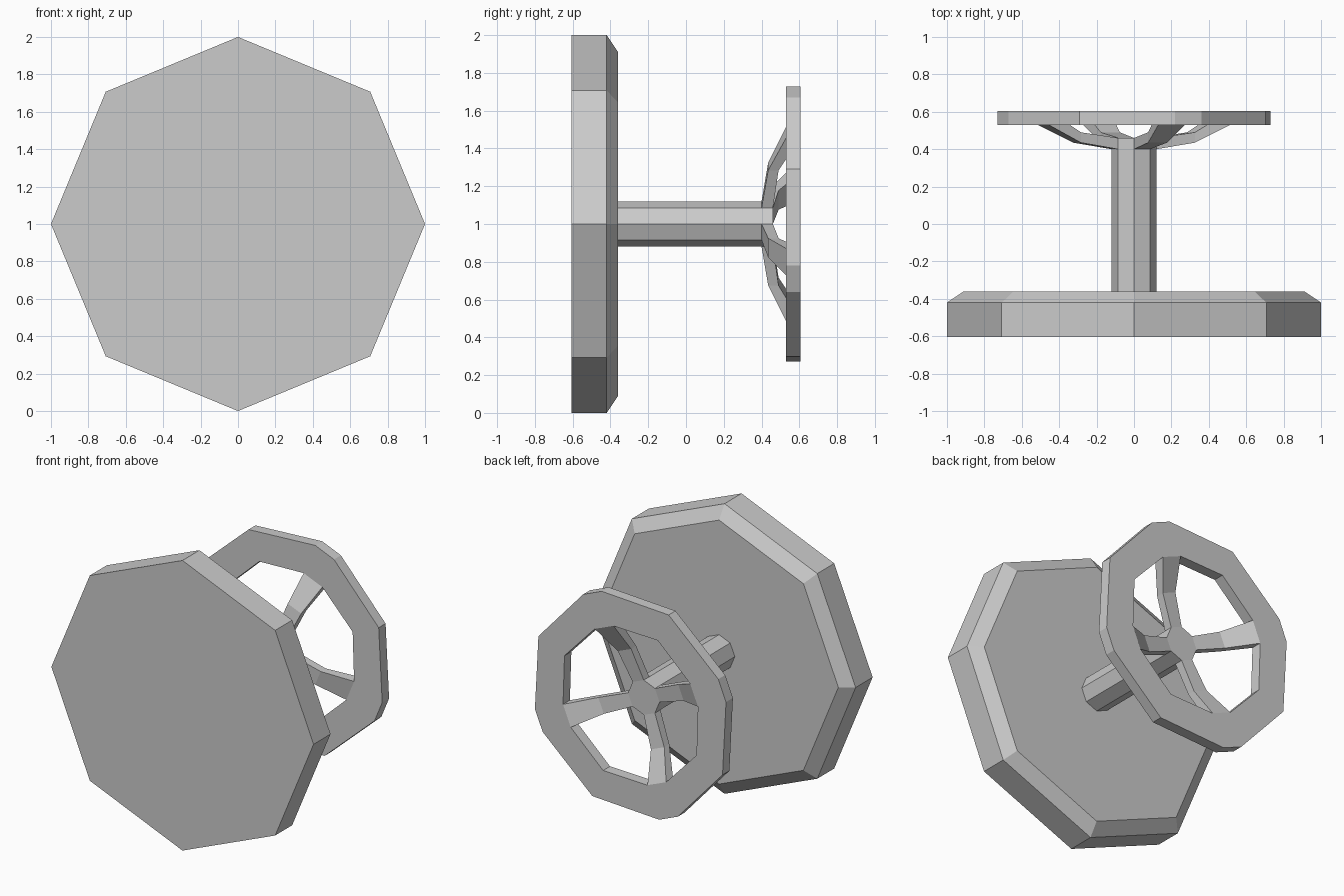
import bpy, bmesh
from math import sin, cos, radians

if "Cube" in bpy.data.objects:
    bpy.data.objects.remove(bpy.data.objects["Cube"])


def pt(bm, r, deg, y, side=0.0):
    """Vertex at radius r along an angle in the xz plane, shifted sideways."""
    c, s = cos(radians(deg)), sin(radians(deg))
    return bm.verts.new((r * c - side * s, y, 1 + r * s + side * c))


def octagon(bm, r, y):
    return [pt(bm, r, 45 * i, y) for i in range(8)]


def bridge(bm, a, b, skip=()):
    n = len(a)
    for i in range(n):
        if i not in skip:
            j = (i + 1) % n
            bm.faces.new((a[i], a[j], b[j], b[i]))


def finish(bm, name):
    bmesh.ops.remove_doubles(bm, verts=bm.verts, dist=0.0005)
    bmesh.ops.recalc_face_normals(bm, faces=bm.faces)
    mesh = bpy.data.meshes.new(name)
    bm.to_mesh(mesh)
    bm.free()
    bpy.context.collection.objects.link(bpy.data.objects.new(name, mesh))


# Base plate: octagon with a chamfered back edge
bm = bmesh.new()
rings = [octagon(bm, r, y) for r, y in ((1, -0.605), (1, -0.42), (0.91, -0.36))]
for a, b in zip(rings, rings[1:]):
    bridge(bm, a, b)
bm.faces.new(rings[0])
bm.faces.new(rings[-1])
finish(bm, "base_plate")

# Shaft and hub: the hub sides that carry spokes are left open
bm = bmesh.new()
R = 0.12
rings = [octagon(bm, R, y) for y in (-0.37, 0.40, 0.46)]
bridge(bm, rings[0], rings[1])
bridge(bm, rings[1], rings[2], skip=(1, 3, 5, 7))
bm.faces.new(rings[0])
bm.faces.new(rings[2])

# Four curved spokes: radius, half width, front y, back y
Y0, Y1 = 0.53, 0.605
hub_r, hub_w = R * cos(radians(22.5)), R * sin(radians(22.5))
sections = ((hub_r, hub_w, 0.40, 0.46), (0.33, 0.055, 0.435, 0.49),
            (0.525, 0.077, Y0, Y1))
OUT = 0.757
for k in range(4):
    ang = 67.5 + 90 * k
    loops = [[pt(bm, r, ang, y0, -w), pt(bm, r, ang, y0, w),
              pt(bm, r, ang, y1, w), pt(bm, r, ang, y1, -w)]
             for r, w, y0, y1 in sections]
    for a, b in zip(loops, loops[1:]):
        bridge(bm, a, b)

    # Rim quarter: block at the spoke end, then a corner before the next spoke
    def cut(deg, rin, rout, side):
        return [pt(bm, rin, deg, Y0, side), pt(bm, rout, deg, Y0, side),
                pt(bm, rout, deg, Y1, side), pt(bm, rin, deg, Y1, side)]

    start = cut(ang, 0.525, OUT, -0.077)
    end = cut(ang, 0.525, OUT, 0.077)
    corner = cut(ang + 45, 0.545, 0.76, 0)
    following = cut(ang + 90, 0.525, OUT, -0.077)
    bridge(bm, start, end, skip=(3,))
    bridge(bm, end, corner)
    bridge(bm, corner, following)
finish(bm, "handwheel_and_shaft")
